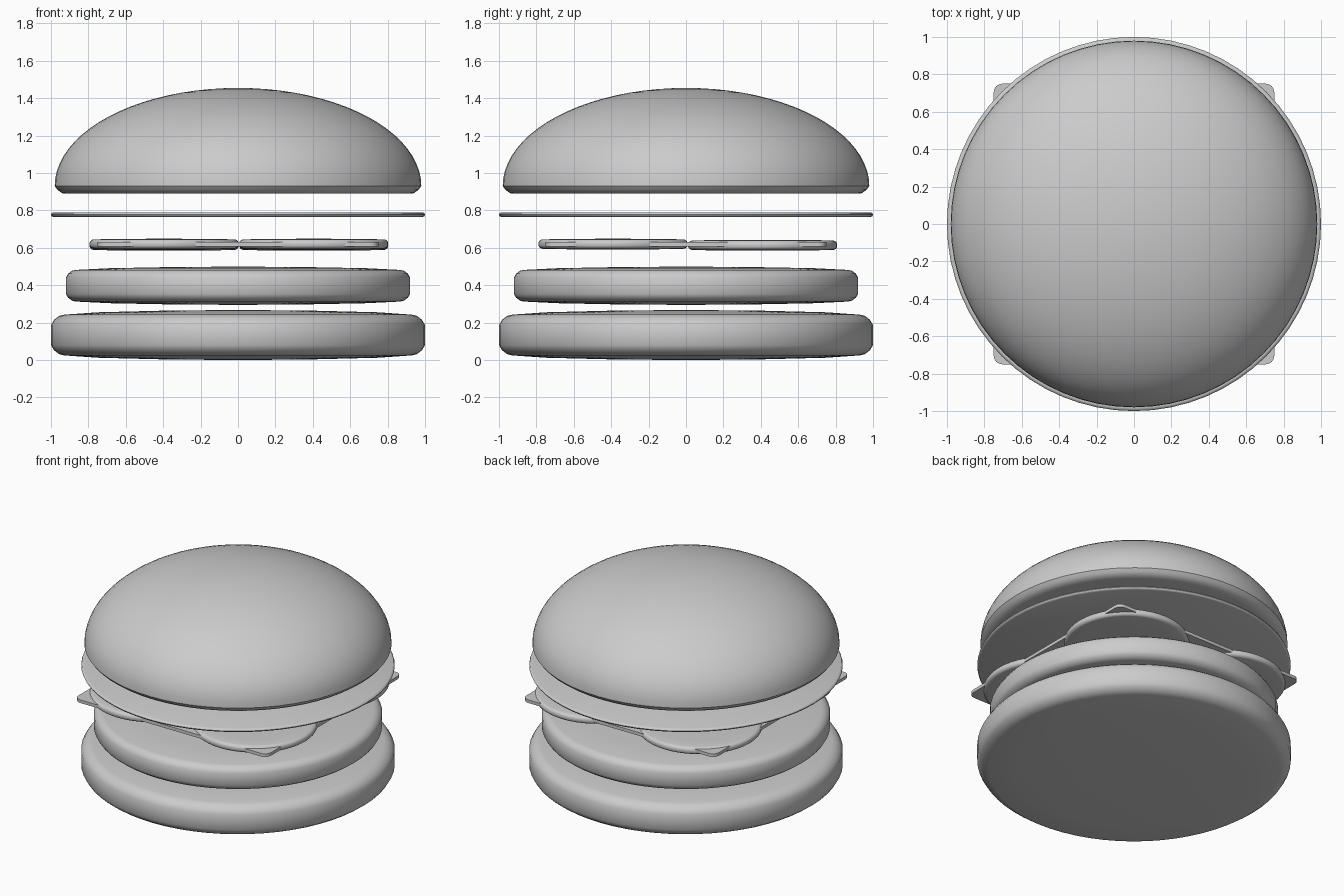
import bpy, bmesh, math

if "Cube" in bpy.data.objects:
    bpy.data.objects.remove(bpy.data.objects["Cube"])

# single plain grey used on every part
grey = bpy.data.materials.new("plain grey")
grey.diffuse_color = (0.6, 0.6, 0.6, 1)
grey.use_nodes = True
grey.node_tree.nodes["Principled BSDF"].inputs["Base Color"].default_value = grey.diffuse_color


def finish(name, bm, loc=(0, 0, 0), angle=40):
    bmesh.ops.recalc_face_normals(bm, faces=bm.faces)
    me = bpy.data.meshes.new(name)
    bm.to_mesh(me)
    bm.free()
    me.materials.append(grey)
    ob = bpy.data.objects.new(name, me)
    ob.location = loc
    bpy.context.collection.objects.link(ob)
    bpy.ops.object.select_all(action='DESELECT')
    ob.select_set(True)
    bpy.context.view_layer.objects.active = ob
    bpy.ops.object.shade_smooth_by_angle(angle=math.radians(angle))
    return ob


def lathe(name, profile, loc=(0, 0, 0), seg=64, angle=40):
    """Spin (radius, z) points; the first and last lie on the axis."""
    bm = bmesh.new()
    rings = []
    for r, z in profile:
        n = 1 if r == 0 else seg
        rings.append([bm.verts.new((r * math.cos(2 * math.pi * i / seg),
                                    r * math.sin(2 * math.pi * i / seg), z)) for i in range(n)])
    for a, b in zip(rings, rings[1:]):
        for i in range(seg):
            j = (i + 1) % seg
            if len(a) == 1:
                bm.faces.new((a[0], b[i], b[j]))
            elif len(b) == 1:
                bm.faces.new((a[i], a[j], b[0]))
            else:
                bm.faces.new((a[i], a[j], b[j], b[i]))
    return finish(name, bm, loc, angle)


def slab(radius, z0, z1, bulge, edge):
    """Profile of a round slab with a soft rim and slightly domed faces."""
    half = [(0, z0), (radius * 0.4, z0 + bulge * 0.15), (radius * 0.75, z0 + bulge * 0.5),
            (radius - edge * 1.3, z0 + bulge), (radius - edge * 0.8, z0 + bulge + edge * 0.12),
            (radius - edge * 0.3, z0 + bulge + edge * 0.5), (radius, z0 + bulge + edge)]
    return half + [(r, z0 + z1 - z) for r, z in reversed(half)]


# bottom bun and patty
lathe("bottom_bun", slab(1.0, 0.0, 0.268, 0.025, 0.055))
lathe("patty", slab(0.92, 0.295, 0.50, 0.018, 0.04))

# four tomato slices
for i, (x, y, z) in enumerate([(-0.395, -0.39, 0.62), (0.405, -0.39, 0.62),
                               (-0.395, 0.41, 0.614), (0.405, 0.41, 0.614)]):
    lathe("tomato_slice_%d" % (i + 1), slab(0.398, -0.029, 0.029, 0.004, 0.016),
          (x, y, z), seg=48)

# square cheese slice with rounded corners
bm = bmesh.new()
bmesh.ops.create_cube(bm, size=1)
bmesh.ops.scale(bm, vec=(1.5, 1.5, 0.022), verts=bm.verts)
upright = [e for e in bm.edges if abs(e.verts[0].co.z - e.verts[1].co.z) > 0.01]
bmesh.ops.bevel(bm, geom=upright, offset=0.045, segments=4, profile=0.5, affect='EDGES')
finish("cheese_slice", bm, (0, 0, 0.619))

# thin round lettuce leaf
lathe("lettuce", [(0, 0.765), (0.985, 0.765), (0.996, 0.769), (1.0, 0.777),
                  (0.996, 0.786), (0.985, 0.79), (0, 0.79)], angle=50)

# domed top bun
dome = [(0.98 * math.cos(t), 0.93 + 0.525 * math.sin(t))
        for t in (math.pi / 2 * k / 20 for k in range(20))]
lathe("top_bun", [(0, 0.89), (0.90, 0.89), (0.94, 0.892), (0.965, 0.91)] + dome + [(0, 1.455)])
